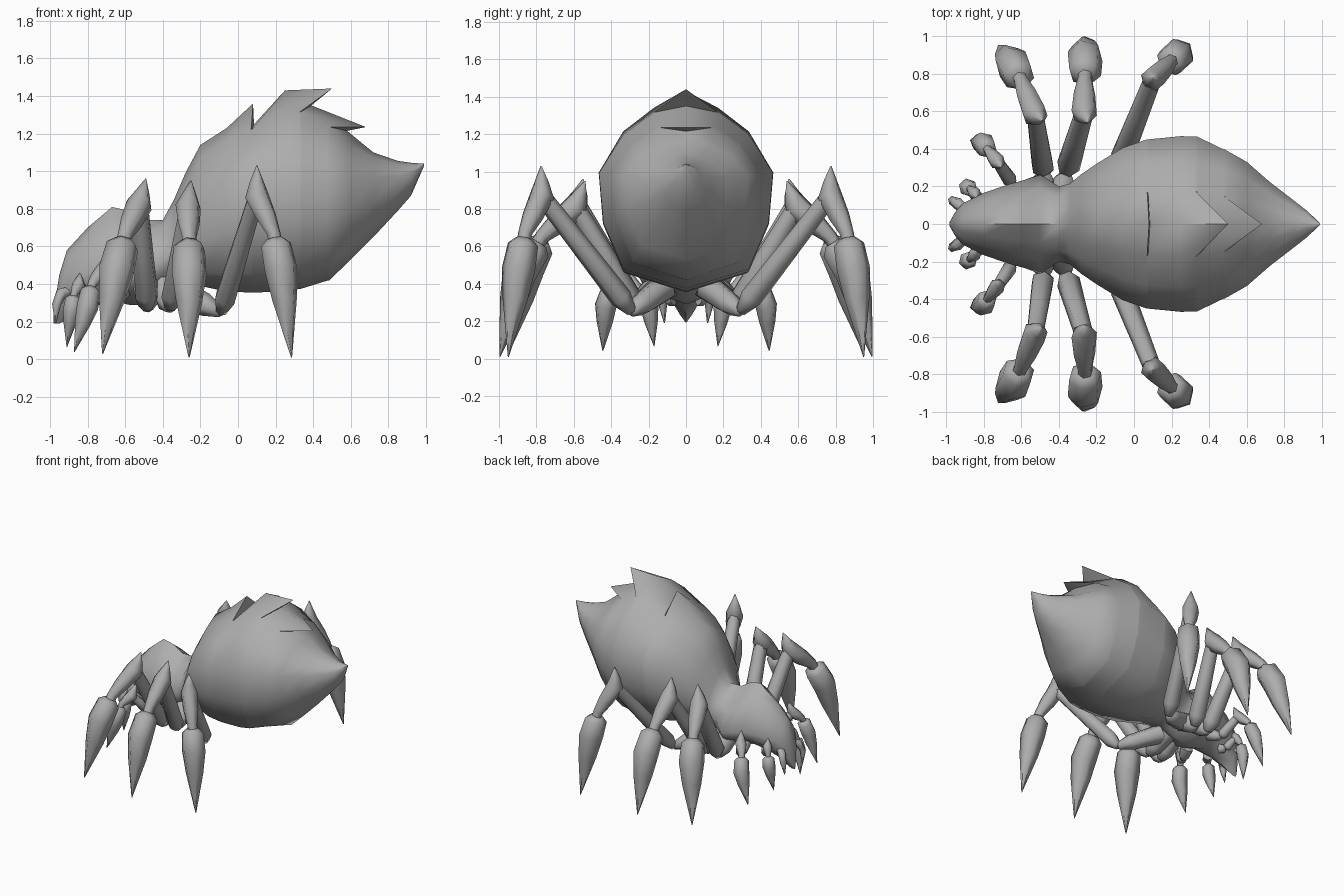
import bpy, bmesh, math
from mathutils import Vector

if "Cube" in bpy.data.objects:
    bpy.data.objects.remove(bpy.data.objects["Cube"])

grey = bpy.data.materials.new("chitin grey")
grey.diffuse_color = (0.42, 0.42, 0.42, 1)
grey.use_nodes = True
grey.node_tree.nodes["Principled BSDF"].inputs["Base Color"].default_value = grey.diffuse_color


def loft(name, rings, angle=75, mirror=False):
    """Skin a list of equal-length point rings, cap both ends and shade."""
    n = len(rings[0])
    verts = [p for r in rings for p in r]
    faces = [list(range(n)), list(range(len(verts) - n, len(verts)))]
    for i in range(len(rings) - 1):
        for j in range(n):
            k = (j + 1) % n
            faces.append([i * n + j, i * n + k, (i + 1) * n + k, (i + 1) * n + j])
    me = bpy.data.meshes.new(name)
    me.from_pydata(verts, [], faces)
    bm = bmesh.new()
    bm.from_mesh(me)
    bmesh.ops.recalc_face_normals(bm, faces=bm.faces)
    bm.to_mesh(me)
    bm.free()
    me.materials.append(grey)
    ob = bpy.data.objects.new(name, me)
    bpy.context.collection.objects.link(ob)
    bpy.ops.object.select_all(action='DESELECT')
    bpy.context.view_layer.objects.active = ob
    ob.select_set(True)
    bpy.ops.object.shade_smooth_by_angle(angle=math.radians(angle))
    if mirror:
        m = ob.modifiers.new("mirror", 'MIRROR')
        m.use_axis = (False, True, False)
        m.use_mirror_merge = False


def section(x, top, bot, w, mid, crest=None):
    """Closed cross-section, fuller below toward the rear; crest moves the top point."""
    full = min(max((x + 0.45) / 0.2, 0), 1)
    up, down = top - mid, mid - bot
    half = [(0.37, 0.80 * up), (0.72, 0.52 * up), (1.0, 0.03 * up),
            (0.86 + 0.09 * full, -(0.36 + 0.06 * full) * down),
            (0.50 + 0.22 * full, -(0.70 + 0.13 * full) * down)]
    right = [(x, w * y, mid + z) for y, z in half]
    left = [(x, -p[1], p[2]) for p in reversed(right)]
    cx, cz = crest or (x, top)
    return [(cx, 0, cz)] + right + [(x, 0, bot)] + left


# Stations: x, top, bottom, half width, height of widest point
head = [
    (-0.98, 0.26, 0.19, 0.012, 0.22), (-0.95, 0.45, 0.19, 0.065, 0.34),
    (-0.91, 0.58, 0.21, 0.11, 0.42), (-0.80, 0.70, 0.27, 0.165, 0.46),
    (-0.67, 0.81, 0.31, 0.21, 0.48), (-0.58, 0.79, 0.29, 0.235, 0.46),
    (-0.50, 0.74, 0.29, 0.265, 0.45), (-0.40, 0.74, 0.32, 0.20, 0.52)]
abdomen = [
    (-0.34, 0.85, 0.36, 0.215, 0.60), (-0.28, 0.99, 0.39, 0.265, 0.72),
    (-0.20, 1.14, 0.39, 0.32, 0.80), (-0.06, 1.23, 0.36, 0.405, 0.90),
    (0.07, 1.29, 0.355, 0.45, 0.95), (0.25, 1.43, 0.36, 0.467, 0.98),
    (0.33, 1.40, 0.375, 0.465, 0.98), (0.48, 1.30, 0.42, 0.395, 0.98),
    (0.60, 1.18, 0.53, 0.33, 0.97), (0.72, 1.10, 0.65, 0.225, 0.96),
    (0.85, 1.055, 0.79, 0.125, 0.97), (0.92, 1.045, 0.87, 0.07, 0.99),
    (0.99, 1.04, 1.03, 0.004, 1.035)]
# Back scales: station x -> overhanging tip and the notch beneath it
scales = {0.07: ((0.08, 1.36), (0.085, 1.25)),
          0.33: ((0.50, 1.44), (0.39, 1.35)),
          0.48: ((0.68, 1.235), (0.58, 1.215))}
rings = []
for s in head + abdomen:
    if s[0] in scales:
        tip, notch = scales[s[0]]
        rings += [section(*s, tip), section(s[0] + 0.005, *s[1:], notch)]
    elif s[0] == 0.60:
        rings.append(section(*s, (0.64, 1.165)))
    else:
        rings.append(section(*s))
loft("body", rings, angle=60)


def tube(name, path, sides=6):
    """Path points are (x, y, z, radius); the tube is mirrored to the other side."""
    pts = [Vector(p[:3]) for p in path]
    loops = []
    for i, p in enumerate(pts):
        t = (pts[min(i + 1, len(pts) - 1)] - pts[max(i - 1, 0)]).normalized()
        u = t.cross(Vector((0.9, 0.2, 0.1))).normalized()
        v = t.cross(u)
        loops.append([p + path[i][3] * (math.cos(a) * u + math.sin(a) * v)
                      for a in (2 * math.pi * j / sides for j in range(sides))])
    loft(name, loops, mirror=True)


def leg(name, hip, elbow, knee, spike, ankle, bulge, tip, k=1.0):
    """Thigh, spiked shin and blade-like cuffed foot of one leg pair."""
    hip, elbow, knee, spike, ankle, bulge, tip = map(
        Vector, (hip, elbow, knee, spike, ankle, bulge, tip))

    def r(p, radius):
        return (*p, radius * k)
    tube(name + "_coxa", [r(hip, 0.08), r(elbow.lerp(hip, 0.3), 0.065), r(elbow, 0.03)])
    tube(name + "_thigh", [r(elbow, 0.03), r(elbow.lerp(knee, 0.12), 0.064),
                           r(elbow.lerp(knee, 0.6), 0.056), r(knee, 0.05)])
    tube(name + "_shin", [r(spike, 0.003), r(spike.lerp(knee, 0.55), 0.042), r(knee, 0.07),
                          r(knee.lerp(ankle, 0.55), 0.06), r(ankle, 0.04),
                          r(ankle.lerp(bulge, 0.4), 0.04)])
    tube(name + "_foot", [r(ankle.lerp(bulge, 0.15), 0.05), r(ankle.lerp(bulge, 0.32), 0.088),
                          r(bulge, 0.096), r(bulge.lerp(tip, 0.35), 0.072), r(tip, 0.003)])


leg("rear_leg", (-0.36, 0.12, 0.38), (-0.09, 0.29, 0.25), (0.10, 0.77, 0.87),
    (0.10, 0.775, 1.03), (0.19, 0.86, 0.67), (0.228, 0.895, 0.48), (0.285, 0.95, 0.01), 0.95)
leg("middle_leg", (-0.40, 0.10, 0.40), (-0.36, 0.27, 0.27), (-0.265, 0.59, 0.81),
    (-0.25, 0.54, 0.95), (-0.26, 0.77, 0.65), (-0.26, 0.89, 0.46), (-0.26, 0.995, 0.01))
leg("front_leg", (-0.49, 0.12, 0.42), (-0.48, 0.27, 0.27), (-0.525, 0.58, 0.82),
    (-0.49, 0.55, 0.96), (-0.60, 0.76, 0.66), (-0.645, 0.85, 0.48), (-0.72, 0.95, 0.03))
leg("small_leg", (-0.62, 0.13, 0.36), (-0.65, 0.22, 0.31), (-0.725, 0.33, 0.46),
    (-0.71, 0.30, 0.55), (-0.775, 0.39, 0.40), (-0.80, 0.43, 0.28), (-0.87, 0.445, 0.04), 0.62)
leg("feeler", (-0.77, 0.07, 0.32), (-0.79, 0.11, 0.31), (-0.845, 0.16, 0.40),
    (-0.84, 0.14, 0.46), (-0.87, 0.185, 0.35), (-0.885, 0.195, 0.26), (-0.91, 0.17, 0.065), 0.5)

# Short hooked fangs beside the mouth
tube("fang", [(-0.88, 0.06, 0.36, 0.03), (-0.94, 0.11, 0.35, 0.032),
              (-0.965, 0.125, 0.29, 0.025), (-0.97, 0.115, 0.19, 0.003)])
